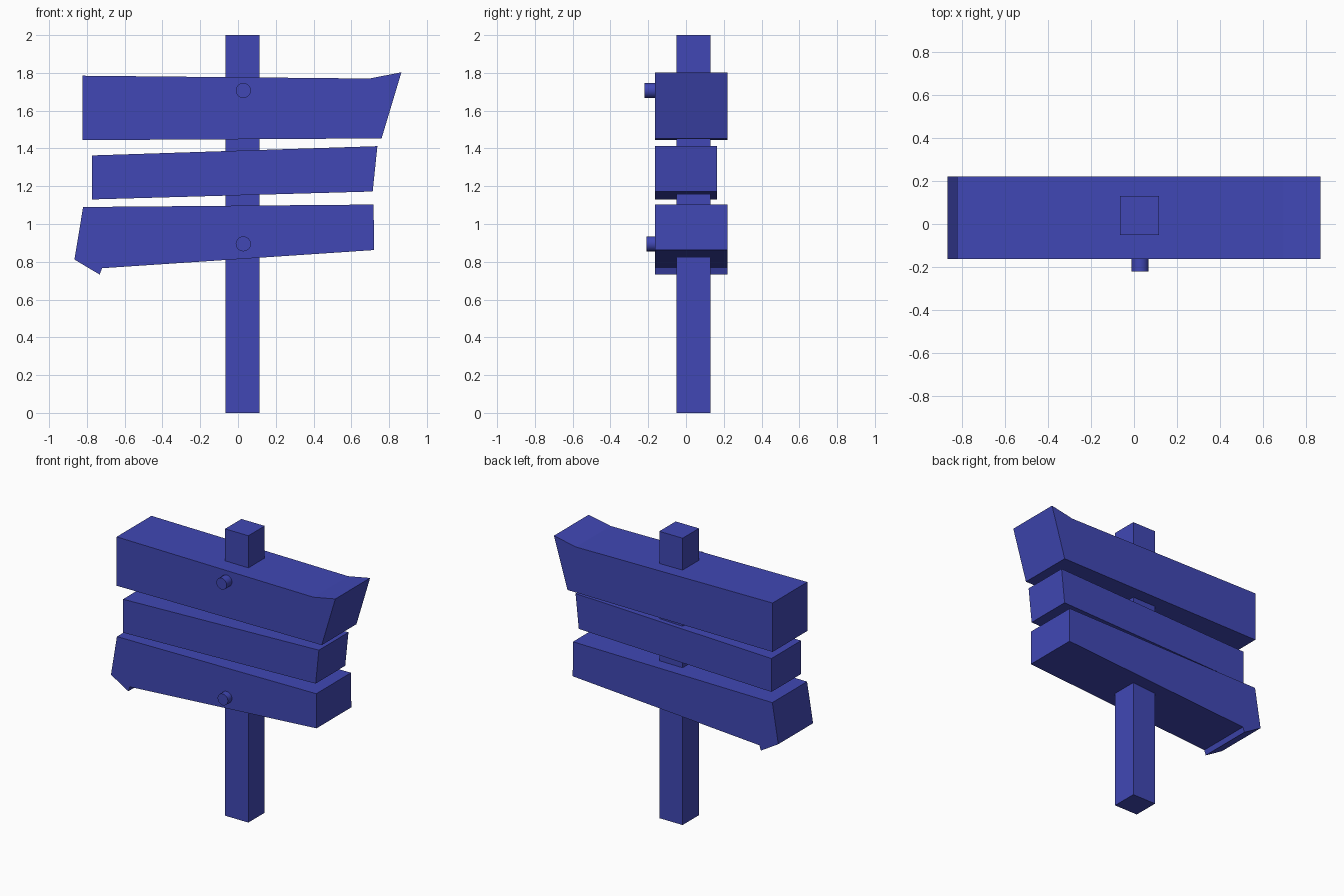
import bpy, bmesh, math
from mathutils import Matrix

if "Cube" in bpy.data.objects:
    bpy.data.objects.remove(bpy.data.objects["Cube"])

blue = bpy.data.materials.new("blue_paint")
blue.diffuse_color = (0.052, 0.064, 0.46, 1)
blue.use_nodes = True
blue.node_tree.nodes["Principled BSDF"].inputs["Base Color"].default_value = blue.diffuse_color


def add_object(name, bm):
    bmesh.ops.recalc_face_normals(bm, faces=bm.faces)
    mesh = bpy.data.meshes.new(name)
    bm.to_mesh(mesh)
    bm.free()
    mesh.materials.append(blue)
    obj = bpy.data.objects.new(name, mesh)
    bpy.context.collection.objects.link(obj)
    return obj


def board(name, outline, y0, y1):
    """Extrude a front (x, z) outline from y0 back to y1."""
    bm = bmesh.new()
    face = bm.faces.new([bm.verts.new((x, y0, z)) for x, z in outline])
    ext = bmesh.ops.extrude_face_region(bm, geom=[face])
    moved = [v for v in ext["geom"] if isinstance(v, bmesh.types.BMVert)]
    bmesh.ops.translate(bm, verts=moved, vec=(0, y1 - y0, 0))
    return add_object(name, bm)


def peg(name, x, z, y0, y1, radius=0.04):
    """Round peg lying along y."""
    bm = bmesh.new()
    bmesh.ops.create_cone(
        bm, cap_ends=True, segments=16, radius1=radius, radius2=radius, depth=y1 - y0,
        matrix=Matrix.Translation((x, (y0 + y1) / 2, z)) @ Matrix.Rotation(math.pi / 2, 4, 'X'))
    for f in bm.faces:
        f.smooth = len(f.verts) == 4
    for e in bm.edges:
        e.smooth = all(len(f.verts) == 4 for f in e.link_faces)
    return add_object(name, bm)


# Square post
board("post", [(-0.065, 0), (0.115, 0), (0.115, 2), (-0.065, 2)], -0.05, 0.13)

# Crooked sign boards
board("top_board", [(-0.822, 1.785), (0.695, 1.77), (0.865, 1.803),
                    (0.76, 1.453), (-0.822, 1.444)], -0.163, 0.22)
board("middle_board", [(-0.773, 1.363), (0.738, 1.412),
                       (0.713, 1.172), (-0.773, 1.13)], -0.163, 0.163)
board("bottom_board", [(-0.82, 1.09), (0.718, 1.103), (0.72, 0.862),
                       (-0.72, 0.766), (-0.732, 0.732), (-0.866, 0.812)], -0.163, 0.22)

# Pegs on the front
peg("top_peg", 0.028, 1.707, -0.221, -0.10)
peg("bottom_peg", 0.028, 0.895, -0.208, -0.10)
